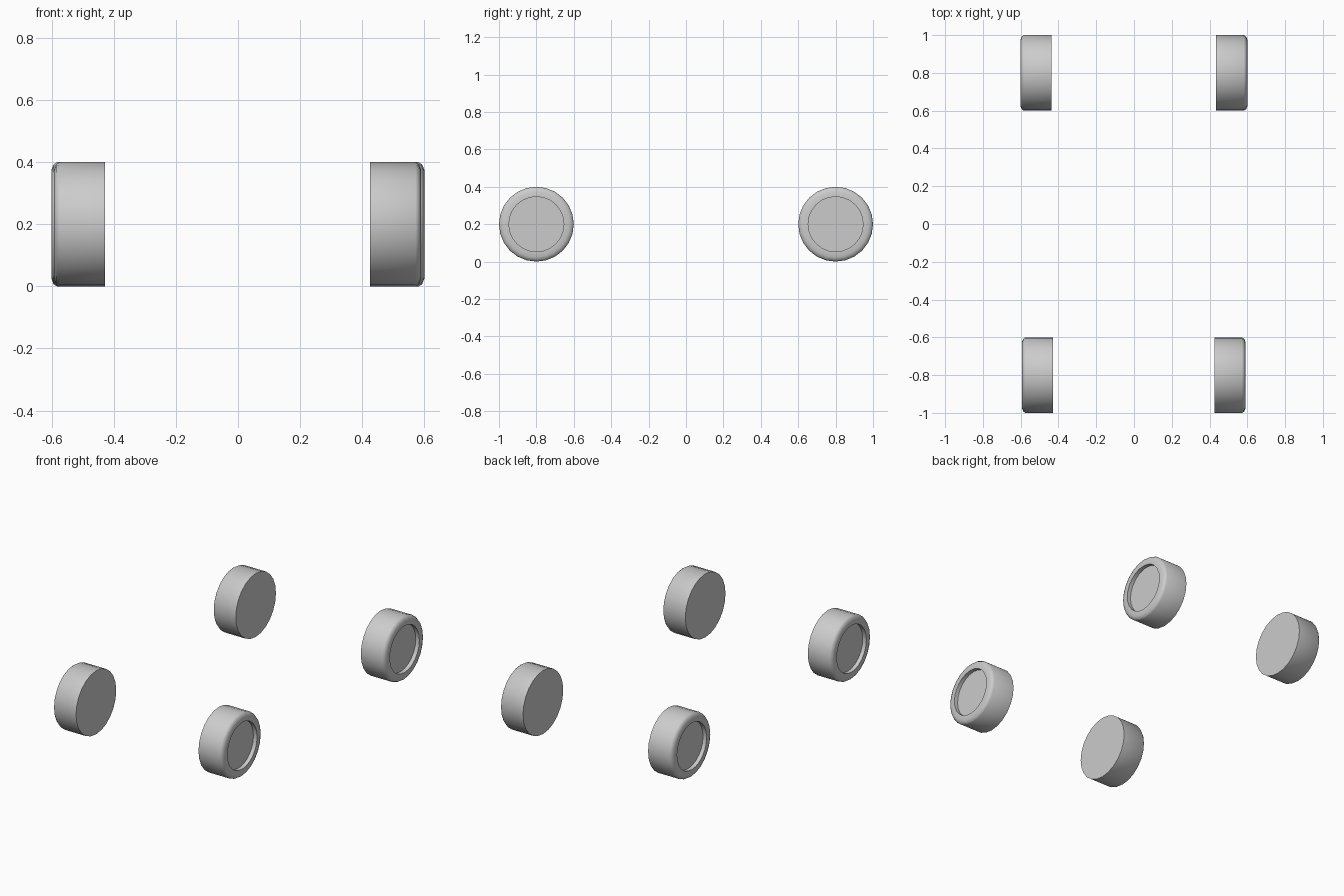
import bpy, bmesh, math

if "Cube" in bpy.data.objects:
    bpy.data.objects.remove(bpy.data.objects["Cube"])

SIDES = 24
RADIUS = 0.2
# (radius, distance in from the outer face): back disc, tread, rounded rim, recess
WIDTH = 0.165
PROFILE = [(0.2, WIDTH), (0.2, 0.018), (0.193, 0.007), (0.176, 0.0),
           (0.147, 0.0), (0.147, 0.025)]


def wheel(name, outer_x, y):
    side = math.copysign(1, outer_x)
    bm = bmesh.new()
    rings = []
    for r, d in PROFILE:
        ring = []
        for i in range(SIDES):
            a = 2 * math.pi * i / SIDES
            ring.append(bm.verts.new((outer_x - side * d,
                                      y + r * math.sin(a),
                                      RADIUS + r * math.cos(a))))
        rings.append(ring)
    for a, b in zip(rings, rings[1:]):
        for i in range(SIDES):
            j = (i + 1) % SIDES
            bm.faces.new((a[i], a[j], b[j], b[i]))
    # flat inner side and hub floor
    bm.faces.new(rings[0])
    bm.faces.new(rings[-1])
    bmesh.ops.recalc_face_normals(bm, faces=bm.faces)
    mesh = bpy.data.meshes.new(name)
    bm.to_mesh(mesh)
    bm.free()
    obj = bpy.data.objects.new(name, mesh)
    bpy.context.collection.objects.link(obj)
    bpy.ops.object.select_all(action='DESELECT')
    obj.select_set(True)
    bpy.context.view_layer.objects.active = obj
    bpy.ops.object.shade_smooth_by_angle(angle=math.radians(40))


# front pair sits slightly further in than the back pair
wheel("front_left_wheel", -0.593, -0.8)
wheel("front_right_wheel", 0.59, -0.8)
wheel("back_left_wheel", -0.601, 0.8)
wheel("back_right_wheel", 0.6, 0.8)
